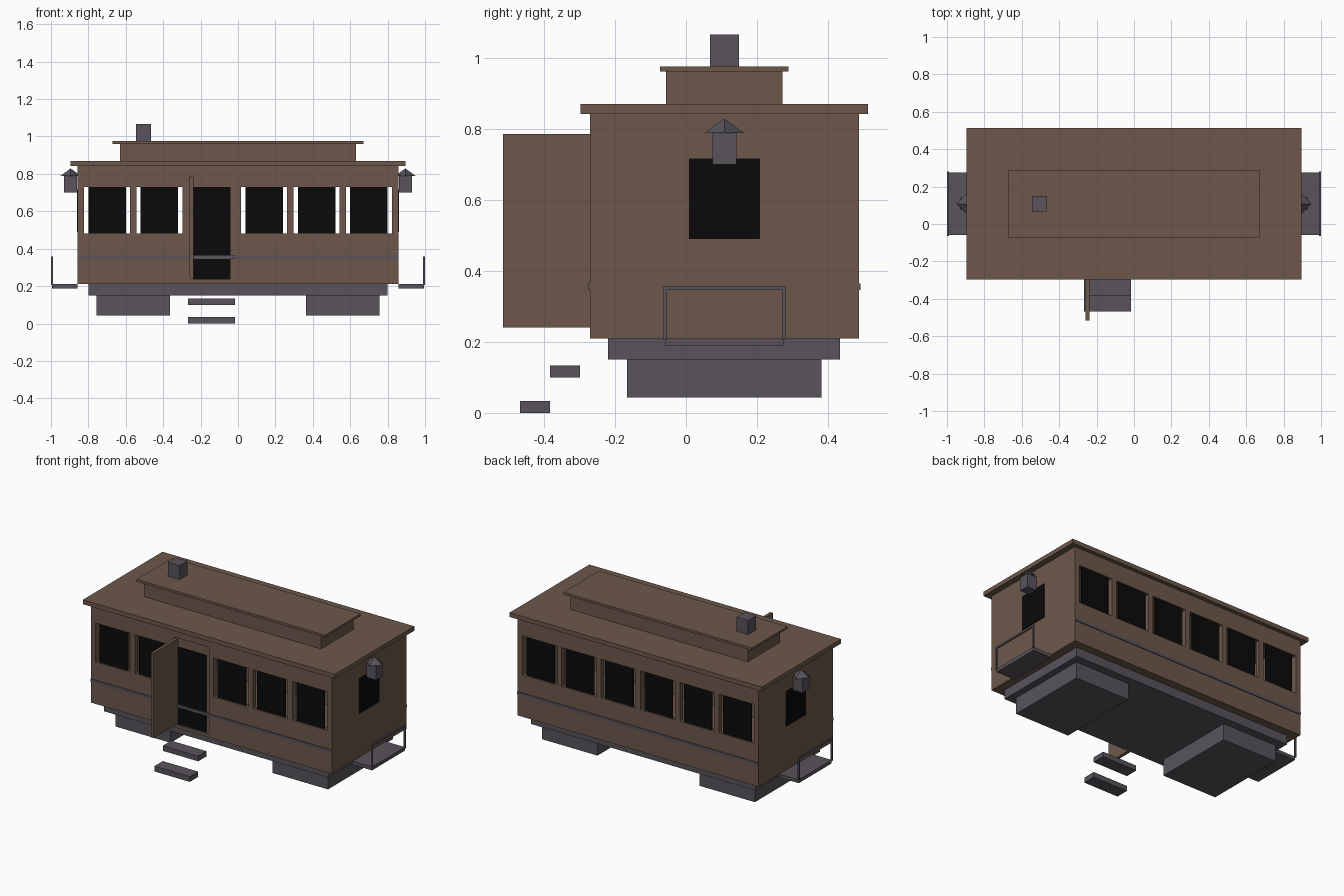
import bpy, bmesh, math
from mathutils import Matrix, Vector

if "Cube" in bpy.data.objects:
    bpy.data.objects.remove(bpy.data.objects["Cube"])


def material(name, rgb):
    m = bpy.data.materials.new(name)
    m.diffuse_color = (*rgb, 1)
    m.use_nodes = True
    m.node_tree.nodes["Principled BSDF"].inputs["Base Color"].default_value = m.diffuse_color
    return m


BROWN = material("brown wood", (0.153, 0.097, 0.070))
GREY = material("dark grey metal", (0.098, 0.087, 0.105))
BLACK = material("black glass", (0.003, 0.003, 0.003))


def add_box(bm, lo, hi):
    lo, hi = Vector(lo), Vector(hi)
    size = hi - lo
    mat = Matrix.Translation((lo + hi) / 2) @ Matrix.Diagonal((*size, 1))
    bmesh.ops.create_cube(bm, size=1, matrix=mat)


def finish(name, bm, mat):
    me = bpy.data.meshes.new(name)
    bm.to_mesh(me)
    bm.free()
    me.materials.append(mat)
    ob = bpy.data.objects.new(name, me)
    bpy.context.collection.objects.link(ob)
    return ob


def boxes(name, mat, *pairs):
    bm = bmesh.new()
    for lo, hi in pairs:
        add_box(bm, lo, hi)
    return finish(name, bm, mat)


CY = 0.108             # centre line of the car in y
Y0, Y1 = -0.271, 0.487  # outer wall faces
HX = 0.857             # half length of the body
Z0, Z1 = 0.21, 0.845   # body bottom and top
W0, W1 = 0.48, 0.73    # window sill and head
T = 0.03               # wall thickness

# Underframe, trucks, floor and steps
boxes("chassis", GREY, ((-0.8, -0.22, 0.15), (0.8, 0.434, Z0)))
for side, s in (("left", -1), ("right", 1)):
    boxes(side + "_truck", GREY,
          ((s * 0.56 - 0.197, -0.166, 0.043), (s * 0.56 + 0.197, 0.381, 0.151)))
boxes("floor", BROWN, ((-HX, Y0, Z0), (HX, Y1, Z0 + 0.02)))
boxes("upper_step", GREY, ((-0.267, -0.383, 0.10), (-0.015, -0.298, 0.133)))
boxes("lower_step", GREY, ((-0.267, -0.468, 0.0), (-0.015, -0.383, 0.034)))

# Side walls: six bays each, one front bay is the doorway
for side, face, d in (("front", Y0, 1), ("back", Y1, -1)):
    inner = face + d * T
    for i in range(6):
        c = -0.70 + 0.28 * i
        a, b = c - 0.14, c + 0.14
        if i == 0:
            a = -HX
        if i == 5:
            b = HX
        ya, yb = min(face, inner), max(face, inner)
        door = side == "front" and i == 2
        sill, head = (0.23, 0.79) if door else (W0, W1)
        boxes(f"{side}_wall_bay_{i + 1}", BROWN,
              ((a, ya, Z0), (b, yb, sill)),
              ((a, ya, head), (b, yb, Z1)),
              ((a, ya, sill), (c - 0.123, yb, head)),
              ((c + 0.123, ya, sill), (b, yb, head)))
        if door:
            boxes("doorway_frame", BROWN,
                  ((c - 0.123, face + 0.008, sill), (c + 0.123, yb, head)))
            boxes("doorway_dark", BLACK,
                  ((c - 0.1, face + 0.003, 0.235), (c + 0.1, face + 0.009, W1)))
        else:
            p = sorted((face + d * 0.008, face + d * 0.014))
            boxes(f"{side}_window_{i + 1}", BLACK,
                  ((c - 0.1, p[0], W0), (c + 0.1, p[1], W1)))
    # Belt rail along the wall
    r = sorted((face - d * 0.005, face + d * 0.003))
    boxes(side + "_belt_rail", GREY, ((-HX, r[0], 0.346), (HX, r[1], 0.364)))

# Open door leaf
boxes("door", BROWN, ((-0.259, -0.515, 0.24), (-0.239, Y0 + 0.005, 0.785)))

# End walls, end windows, platforms, railings and lamps
for side, s in (("left", -1), ("right", 1)):
    def span(x0, x1, ya, yb, za, zb):
        xa, xb = sorted((s * x0, s * x1))
        return (xa, ya, za), (xb, yb, zb)

    boxes(side + "_end_wall", BROWN,
          span(HX - T, HX, Y0 + T, Y1 - T, Z0 + 0.02, Z1))
    boxes(side + "_end_window", BLACK,
          span(HX - 0.003, HX + 0.003, CY - 0.1, CY + 0.1, 0.49, 0.717))
    boxes(side + "_platform", GREY,
          span(HX, 0.995, CY - 0.167, CY + 0.167, 0.188, Z0))
    boxes(side + "_railing", GREY,
          span(0.99, 1.0, CY - 0.172, CY - 0.162, 0.205, 0.358),
          span(0.99, 1.0, CY + 0.162, CY + 0.172, 0.205, 0.358),
          span(0.99, 1.0, CY - 0.172, CY + 0.172, 0.346, 0.358))
    boxes(side + "_lamp_body", GREY,
          span(HX + 0.004, 0.929, CY - 0.034, CY + 0.034, 0.70, 0.79))
    # Four-sided cap with its corners pointing along x and y
    bm = bmesh.new()
    bmesh.ops.create_cone(bm, cap_ends=True, segments=4, radius1=0.055,
                          radius2=0, depth=0.04,
                          matrix=Matrix.Translation((s * 0.895, CY, 0.809)))
    finish(side + "_lamp_cap", bm, GREY)

# Roof, raised clerestory and chimney
boxes("roof", BROWN, ((-0.896, -0.297, 0.842), (0.896, 0.512, 0.87)))
boxes("clerestory", BROWN, ((-0.63, CY - 0.164, 0.87), (0.63, CY + 0.164, 0.962)))
boxes("clerestory_roof", BROWN, ((-0.67, CY - 0.181, 0.961), (0.67, CY + 0.181, 0.976)))
boxes("chimney", GREY, ((-0.546, CY - 0.041, 0.975), (-0.464, CY + 0.041, 1.066)))
